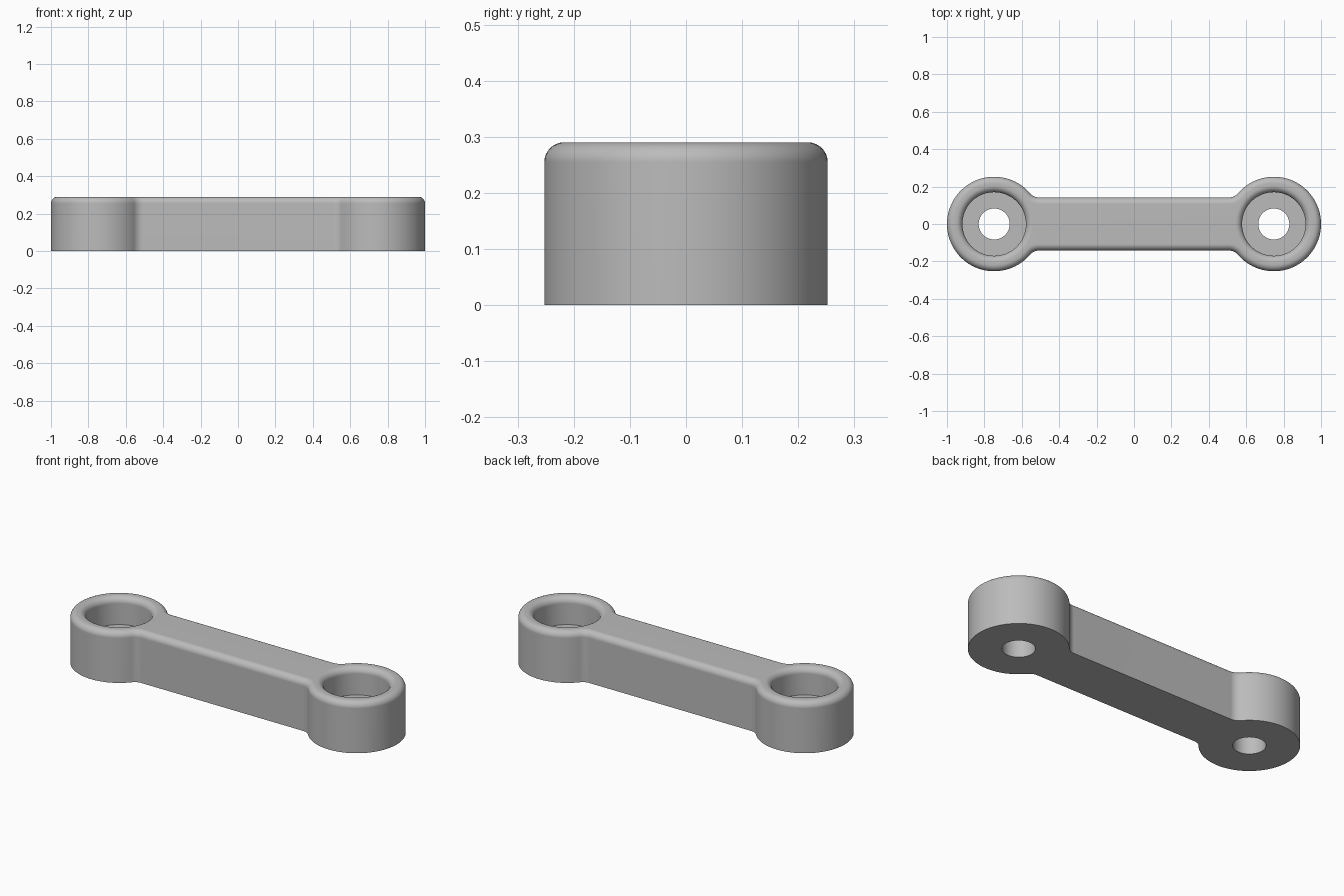
import bpy
import bmesh
from math import sin, cos, pi, asin, atan2, sqrt

if "Cube" in bpy.data.objects:
    bpy.data.objects.remove(bpy.data.objects["Cube"])

HEIGHT = 0.29        # overall thickness
EYE_R = 0.2525       # outer radius of each end
EYE_X = 1 - EYE_R    # centre of each end
BAR_HALF = 0.142     # half width of the bar
BLEND_R = 0.06       # fillet between bar and end
EDGE_R = 0.035       # rounding of the top edges
POCKET_R = 0.17      # wide upper bore
HOLE_R = 0.083       # narrow through hole
FLOOR_Z = 0.135      # floor of the wide bore
STEPS = 8            # segments in each rounding


def arc(cx, cy, r, start, end, n):
    return [(cx + r * cos(start + (end - start) * i / n),
             cy + r * sin(start + (end - start) * i / n)) for i in range(n + 1)]


def outline(inset):
    """Plan of the link, moved inwards by inset."""
    blend_y = BAR_HALF + BLEND_R
    blend_dx = sqrt((EYE_R + BLEND_R) ** 2 - blend_y ** 2)
    a = atan2(blend_y, blend_dx)
    right = arc(EYE_X - blend_dx, -blend_y, BLEND_R + inset, pi / 2, a, STEPS)
    right += arc(EYE_X, 0, EYE_R - inset, a - pi, pi - a, 72)[1:-1]
    right += arc(EYE_X - blend_dx, blend_y, BLEND_R + inset, -a, -pi / 2, STEPS)
    return right + [(-x, -y) for x, y in right]


def circle(cx, r):
    return arc(cx, 0, r, 0, 2 * pi, 64)[:-1]


def rounding(i):
    """Inset and drop below the top along the rounded edge."""
    t = pi / 2 * i / STEPS
    return EDGE_R * (1 - cos(t)), EDGE_R * (1 - sin(t))


def stack(bm, levels):
    """Join closed plan loops into a wall; return first and last edge loops."""
    rings = []
    for pts, z in levels:
        rings.append([bm.verts.new((x, y, z)) for x, y in pts])
    n = len(rings[0])
    for low, high in zip(rings, rings[1:]):
        for i in range(n):
            j = (i + 1) % n
            bm.faces.new((low[i], low[j], high[j], high[i]))
    return [[bm.edges.get((ring[i], ring[(i + 1) % n])) for i in range(n)]
            for ring in (rings[0], rings[-1])]


def cap(bm, *loops):
    bmesh.ops.triangle_fill(bm, use_beauty=True, edges=[e for lp in loops for e in lp])


bm = bmesh.new()

# Outer wall with rounded top edge
levels = [(outline(0), 0)]
for k in range(STEPS + 1):
    d, drop = rounding(k)
    levels.append((outline(d), HEIGHT - drop))
base, top = stack(bm, levels)
base_loops, top_loops = [base], [top]

# Stepped bore in each end
for cx in (-EYE_X, EYE_X):
    levels = [(circle(cx, POCKET_R), FLOOR_Z)]
    for k in range(STEPS + 1):
        d, drop = rounding(k)
        levels.append((circle(cx, POCKET_R + d), HEIGHT - drop))
    floor_outer, rim = stack(bm, levels)
    hole_low, hole_high = stack(bm, [(circle(cx, HOLE_R), 0), (circle(cx, HOLE_R), FLOOR_Z)])
    cap(bm, floor_outer, hole_high)
    base_loops.append(hole_low)
    top_loops.append(rim)

# Flat underside and top
cap(bm, *base_loops)
cap(bm, *top_loops)
bmesh.ops.recalc_face_normals(bm, faces=bm.faces)

mesh = bpy.data.meshes.new("connecting_link")
bm.to_mesh(mesh)
bm.free()
link = bpy.data.objects.new("connecting_link", mesh)
bpy.context.collection.objects.link(link)

# Plain grey finish
grey = bpy.data.materials.new("plain_grey")
grey.use_nodes = True
color = (0.5, 0.5, 0.5, 1)
grey.diffuse_color = color
grey.node_tree.nodes["Principled BSDF"].inputs["Base Color"].default_value = color
mesh.materials.append(grey)

# Smooth roundings, crisp corners, flat caps
bpy.context.view_layer.objects.active = link
link.select_set(True)
bpy.ops.object.shade_smooth_by_angle(angle=pi / 6)
weighted = link.modifiers.new("flat_caps", "WEIGHTED_NORMAL")
weighted.keep_sharp = True
